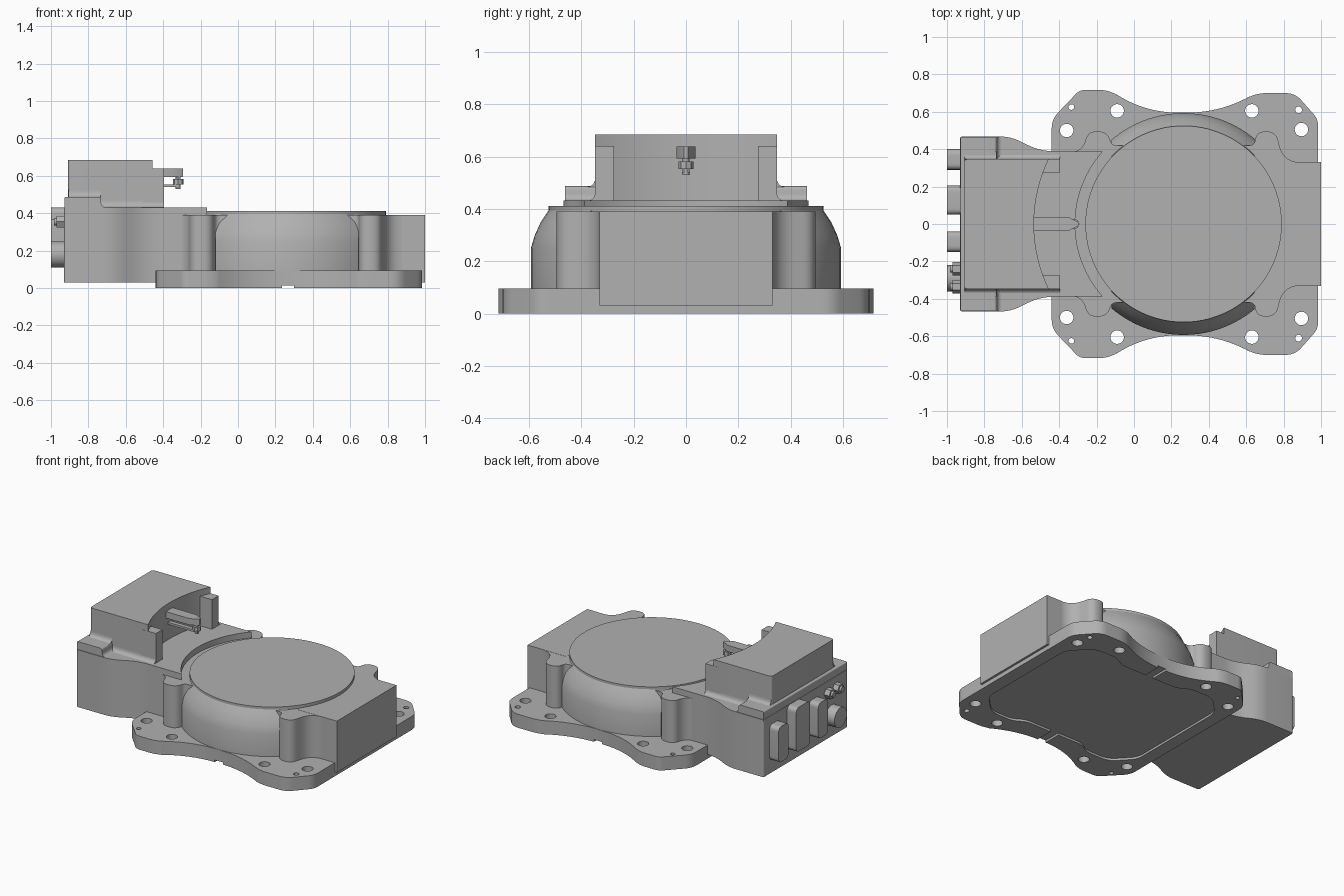
import bpy, bmesh, math
from mathutils import Vector

if "Cube" in bpy.data.objects:
    bpy.data.objects.remove(bpy.data.objects["Cube"])

grey = bpy.data.materials.new("cast grey")
grey.use_nodes = True
grey.diffuse_color = (0.44, 0.44, 0.44, 1)
grey.node_tree.nodes["Principled BSDF"].inputs["Base Color"].default_value = (0.44, 0.44, 0.44, 1)

DRUM_X = 0.265


def finish(name, bm):
    bmesh.ops.recalc_face_normals(bm, faces=bm.faces)
    me = bpy.data.meshes.new(name)
    bm.to_mesh(me)
    bm.free()
    me.materials.append(grey)
    ob = bpy.data.objects.new(name, me)
    bpy.context.collection.objects.link(ob)
    return ob


def rounded(corners, steps=8):
    """Outline from (u, v, rounding) corners."""
    out = []
    n = len(corners)
    for i, c in enumerate(corners):
        p = Vector(c[:2])
        r = c[2] if len(c) > 2 else 0
        if not r:
            out.append(p)
            continue
        before, after = Vector(corners[i - 1][:2]), Vector(corners[(i + 1) % n][:2])
        a = p + (before - p).normalized() * r
        b = p + (after - p).normalized() * r
        for k in range(steps + 1):
            t = k / steps
            out.append(a * (1 - t) ** 2 + p * 2 * t * (1 - t) + b * t * t)
    return out


def mirrored(half):
    """Close a +y half outline with its -y reflection."""
    return half + [(c[0], -c[1], *c[2:]) for c in reversed(half)]


def prism(name, outline, lo, hi, axis="z"):
    place = {"x": lambda u, v, w: (w, u, v),
             "y": lambda u, v, w: (u, w, v),
             "z": lambda u, v, w: (u, v, w)}[axis]
    bm = bmesh.new()
    low = [bm.verts.new(place(p[0], p[1], lo)) for p in outline]
    high = [bm.verts.new(place(p[0], p[1], hi)) for p in outline]
    bm.faces.new(low)
    bm.faces.new(high)
    for i in range(len(low)):
        j = (i + 1) % len(low)
        bm.faces.new((low[i], low[j], high[j], high[i]))
    return finish(name, bm)


def box(name, x, y, z):
    return prism(name, [(x[0], y[0]), (x[1], y[0]), (x[1], y[1]), (x[0], y[1])], *z)


def circle(u, v, r, n=24):
    return [(u + r * math.cos(math.tau * k / n), v + r * math.sin(math.tau * k / n)) for k in range(n)]


def drum_arc(r, y_max, n=24):
    """Arc about the drum axis on its -x side, running from -y to +y."""
    ys = [-y_max + 2 * y_max * k / n for k in range(n + 1)]
    return [(DRUM_X - math.sqrt(r * r - y * y), y) for y in ys]


def boolean(ob, cutters, operation="DIFFERENCE"):
    for c in cutters:
        m = ob.modifiers.new("cut", "BOOLEAN")
        m.operation, m.object, m.solver = operation, c, "EXACT"
    dg = bpy.context.evaluated_depsgraph_get()
    me = bpy.data.meshes.new_from_object(ob.evaluated_get(dg))
    ob.modifiers.clear()
    ob.data = me
    for c in cutters:
        bpy.data.objects.remove(c)


# Mounting flange with bolt holes, shallow underside recess and drain slot
flange = prism("mounting_flange", rounded(mirrored([
    (0.985, 0.56, 0.04), (0.86, 0.70, 0.05), (0.65, 0.70, 0.06), (0.47, 0.595, 0.19),
    (0.05, 0.595, 0.19), (-0.13, 0.717, 0.06), (-0.29, 0.717, 0.03), (-0.44, 0.56, 0.05),
    (-0.44, 0.47)])), 0, 0.095)
holes = [(-0.36, 0.5, 0.036), (-0.09, 0.605, 0.036), (0.63, 0.605, 0.036),
         (0.895, 0.505, 0.036), (-0.335, 0.625, 0.015), (0.88, 0.61, 0.018)]
cutters = [prism("hole_cutter", circle(x, s * y, r), -0.1, 0.2) for x, y, r in holes for s in (-1, 1)]
cutters.append(prism("recess_cutter", rounded(mirrored([
    (0.89, 0.38, 0.05), (0.75, 0.52, 0.06), (0.58, 0.52, 0.04), (0.5, 0.47, 0.04),
    (0.04, 0.47, 0.04), (-0.04, 0.52, 0.04), (-0.22, 0.52, 0.06), (-0.35, 0.38, 0.05)])), -0.1, 0.015))
cutters.append(box("slot_cutter", (0.235, 0.3), (-0.8, 0.8), (-0.1, 0.0149)))
boolean(flange, cutters)

# Main body with four rounded screw posts, and the square nose
prism("main_body", rounded(mirrored([
    (0.998, 0.33), (0.8, 0.33, 0.09), (0.758, 0.495, 0.05), (0.652, 0.495, 0.05),
    (0.645, 0.42, 0.03), (-0.12, 0.42, 0.03), (-0.14, 0.495, 0.05), (-0.25, 0.495, 0.05),
    (-0.27, 0.383, 0.08), (-0.43, 0.383)])), 0.08, 0.39)
box("nose_block", (0.7, 1.0), (-0.331, 0.331), (0.03, 0.391))

# Tapered drum, trimmed to the width between the posts
profile = [(0.593, 0.085), (0.593, 0.25), (0.578, 0.3), (0.555, 0.35), (0.525, 0.395)]
bm = bmesh.new()
rings = [[bm.verts.new((x, y, z)) for x, y in circle(DRUM_X, 0, r, 96)] for r, z in profile]
bm.faces.new(rings[0])
bm.faces.new(rings[-1])
for a, b in zip(rings, rings[1:]):
    for i in range(96):
        j = (i + 1) % 96
        bm.faces.new((a[i], a[j], b[j], b[i]))
drum = finish("drum", bm)
boolean(drum, [box("drum_trim", (-0.12, 0.645), (-1, 1), (-0.1, 1))], "INTERSECT")
prism("drum_cover", circle(DRUM_X, 0, 0.525, 96), 0.385, 0.412)

# Connector housing with a curved edge beside the drum cover
side = rounded([(-0.93, 0), (-0.93, 0.468, 0.015), (-0.66, 0.468, 0.06), (-0.5, 0.388, 0.08), (-0.17, 0.388)])[1:-1]
prism("housing", drum_arc(0.58, 0.388) + [tuple(p) for p in reversed(side)]
      + [(p[0], -p[1]) for p in side], 0.03, 0.432)

# Raised shoulder with a filleted front step
prism("shoulder", rounded([(-0.928, 0.42), (-0.928, 0.487, 0.01), (-0.735, 0.487, 0.015),
                           (-0.73, 0.433, 0.025), (-0.69, 0.431), (-0.69, 0.42)]), -0.463, 0.463, "y")

# Tower with a concave face
prism("tower", drum_arc(0.8, 0.347) + [tuple(p) for p in rounded(
    [(-0.5, 0.347), (-0.908, 0.347, 0.02), (-0.908, -0.347, 0.02), (-0.5, -0.347)])], 0.42, 0.685)
for s, label in ((1, "left"), (-1, "right")):
    box(label + "_cheek", (-0.51, -0.395), sorted((s * 0.275, s * 0.348)), (0.42, 0.64))
    # Fillets where the tower meets the shoulder and the housing
    for name, x, z in (("shoulder", (-0.905, -0.735), 0.484), ("housing", (-0.76, -0.396), 0.43)):
        prism(f"{label}_{name}_fillet", rounded([
            (s * 0.34, z), (s * 0.347, z + 0.04), (s * 0.347, z, 0.038), (s * 0.387, z)]), *x, "x")

# Clamp arm with a pointed tip and its screw
prism("clamp_arm", [(-0.56, -0.037), (-0.35, -0.037), (-0.295, -0.008), (-0.295, 0.008),
                    (-0.35, 0.037), (-0.56, 0.037)], 0.593, 0.638)
prism("screw_arm", [(-0.56, -0.015), (-0.31, -0.015), (-0.31, 0.015), (-0.56, 0.015)], 0.54, 0.555)
prism("screw_nut", circle(-0.32, 0, 0.028, 8), 0.553, 0.582)
prism("screw_stem", circle(-0.32, 0, 0.013, 12), 0.53, 0.6)

# Sockets on the housing end
for name, y, z in (("left_socket", (0.29, 0.4), (0.12, 0.37)),
                   ("middle_socket", (0.05, 0.205), (0.12, 0.43)),
                   ("right_socket", (-0.15, -0.04), (0.12, 0.37))):
    prism(name, rounded([(y[0], z[0], 0.035), (y[1], z[0], 0.035),
                         (y[1], z[1], 0.035), (y[0], z[1], 0.035)]), -1.0, -0.92, "x")
prism("round_socket", circle(-0.29, 0.18, 0.07, 32), -1.0, -0.92, "x")
for label, y in (("inner", -0.24), ("outer", -0.335)):
    prism(label + "_stud_nut", circle(y, 0.355, 0.036, 6), -0.97, -0.92, "x")
    prism(label + "_stud", circle(y, 0.355, 0.02, 16), -0.985, -0.92, "x")

# Smooth curved sides while keeping hard edges
bpy.ops.object.select_all(action="DESELECT")
for ob in bpy.context.collection.objects:
    if ob.type == "MESH" and grey.name in ob.data.materials:
        ob.select_set(True)
        bpy.context.view_layer.objects.active = ob
bpy.ops.object.shade_smooth_by_angle(angle=math.radians(30))
